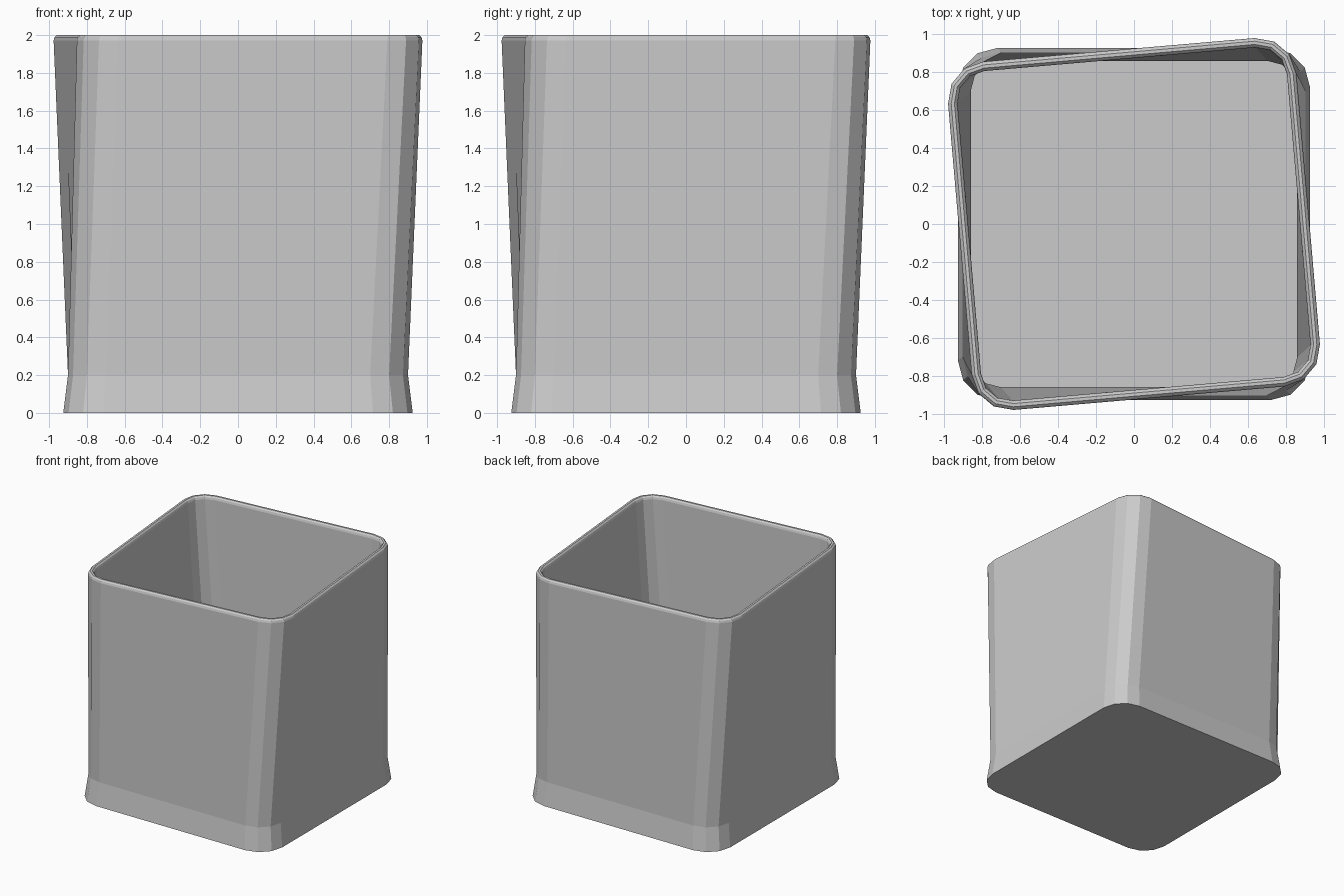
import bpy, bmesh
from math import sin, cos, pi, radians

if "Cube" in bpy.data.objects:
    bpy.data.objects.remove(bpy.data.objects["Cube"])


def ring(bm, half, centre, z, twist):
    """Rounded square: corners of three flats around (centre, centre), twisted about z."""
    r, t, verts = half - centre, radians(twist), []
    for q in range(4):
        for i in range(4):
            a = i * pi / 6
            x, y = centre + r * cos(a), centre + r * sin(a)
            b = q * pi / 2 + t
            verts.append(bm.verts.new((x * cos(b) - y * sin(b),
                                       x * sin(b) + y * cos(b), z)))
    return verts


# Profile from underside, up the outer wall, over the rounded rim, down to the floor
profile = [
    # half width, corner centre, height, twist
    (0.925, 0.715, 0.0, 0),
    (0.900, 0.700, 0.2, 0),
    (0.918, 0.714, 1.972, 4.95),
    (0.913, 0.714, 1.989, 5),
    (0.901, 0.714, 2.0, 5),
    (0.884, 0.714, 2.0, 5),
    (0.873, 0.714, 1.989, 5),
    (0.868, 0.714, 1.972, 4.95),
    (0.857, 0.700, 0.2, 0),
    (0.880, 0.715, 0.045, 0),
]

# Twisted square pot
bm = bmesh.new()
rings = [ring(bm, *p) for p in profile]
for lo, hi in zip(rings, rings[1:]):
    n = len(lo)
    for i in range(n):
        j = (i + 1) % n
        bm.faces.new((lo[i], lo[j], hi[j], hi[i]))
bm.faces.new(rings[0][::-1])   # underside
bm.faces.new(rings[-1])        # inner floor
bmesh.ops.recalc_face_normals(bm, faces=bm.faces[:])
mesh = bpy.data.meshes.new("square_pot")
bm.to_mesh(mesh)
bm.free()
pot = bpy.data.objects.new("square_pot", mesh)
bpy.context.collection.objects.link(pot)
